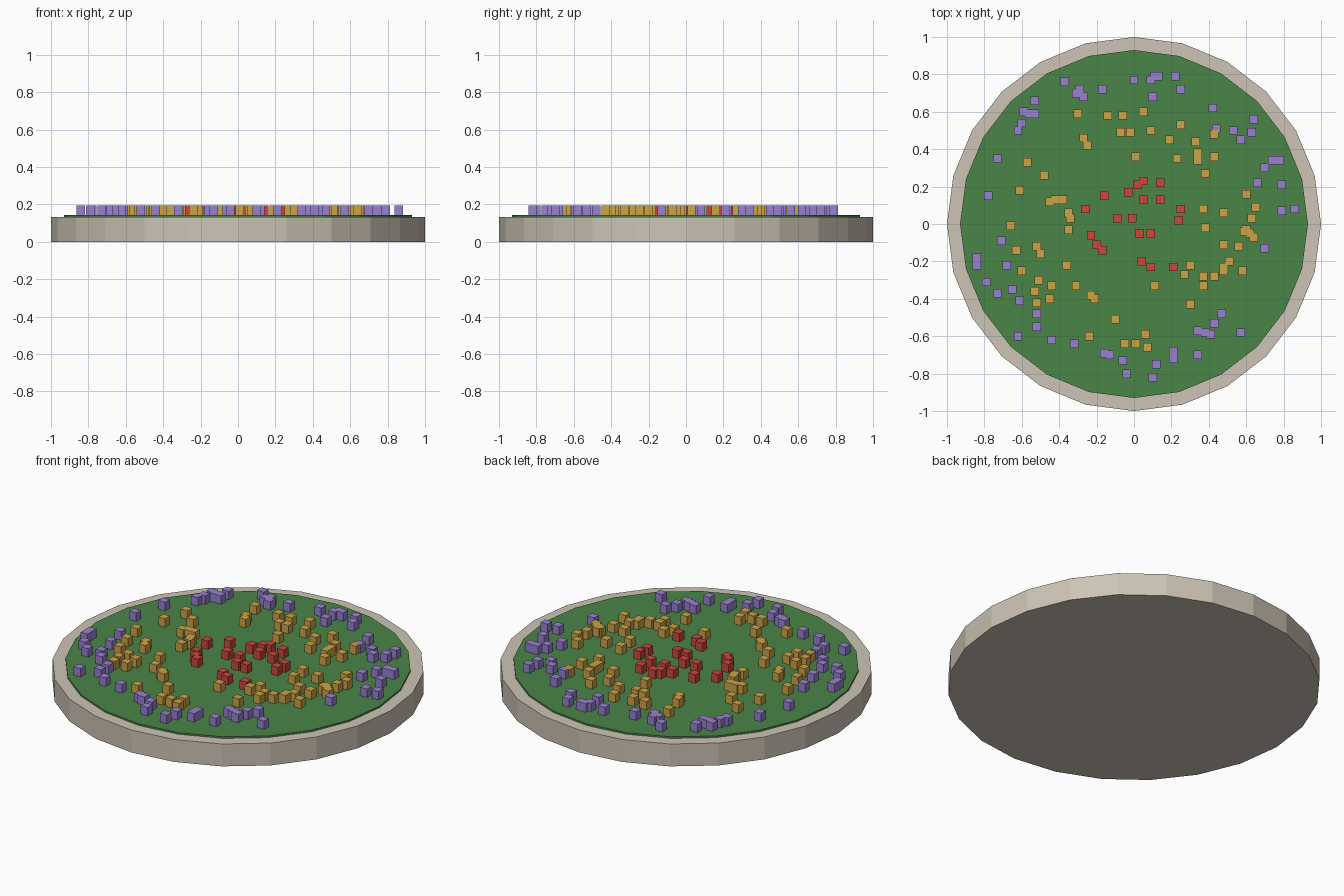
import bpy
import bmesh
from mathutils import Matrix, Vector

default_cube = bpy.data.objects.get("Cube")
if default_cube:
    bpy.data.objects.remove(default_cube, do_unlink=True)

SIDES = 24
WALL_TOP = 0.133
LAWN_TOP = 0.143
BLOOM_SIZE = 0.045
BLOOM_TOP = 0.193


def make_material(name, colour):
    material = bpy.data.materials.new(name)
    material.use_nodes = True
    rgba = (*colour, 1)
    material.diffuse_color = rgba
    shader = material.node_tree.nodes["Principled BSDF"]
    shader.inputs["Base Color"].default_value = rgba
    shader.inputs["Roughness"].default_value = 0.9
    return material


def finish(name, bm, material):
    mesh = bpy.data.meshes.new(name)
    bm.to_mesh(mesh)
    bm.free()
    mesh.materials.append(material)
    obj = bpy.data.objects.new(name, mesh)
    bpy.context.collection.objects.link(obj)
    return obj


def make_disc(name, radius, bottom, top, material):
    """Flat-sided disc between two heights, with a corner on each axis."""
    bm = bmesh.new()
    bmesh.ops.create_cone(
        bm, cap_ends=True, segments=SIDES, radius1=radius, radius2=radius,
        depth=top - bottom,
        matrix=Matrix.Translation((0, 0, (top + bottom) / 2)))
    return finish(name, bm, material)


def make_blooms(name, spots, material):
    """One upright block per flower; spots are in hundredths of a unit."""
    bm = bmesh.new()
    height = BLOOM_TOP - LAWN_TOP
    size = Matrix.Diagonal((BLOOM_SIZE, BLOOM_SIZE, height, 1))
    for x, y in spots:
        centre = Vector((x / 100, y / 100, LAWN_TOP + height / 2))
        bmesh.ops.create_cube(
            bm, size=1, matrix=Matrix.Translation(centre) @ size)
    return finish(name, bm, material)


stone = make_material("pale_stone", (0.61, 0.55, 0.46))
grass = make_material("grass_green", (0.068, 0.235, 0.064))
red = make_material("bloom_red", (0.61, 0.062, 0.045))
amber = make_material("bloom_amber", (0.61, 0.37, 0.062))
violet = make_material("bloom_violet", (0.32, 0.22, 0.64))

# Stone base and lawn
make_disc("stone_base", 1, 0, WALL_TOP, stone)
make_disc("lawn", 0.93, WALL_TOP - 0.01, LAWN_TOP, grass)

# Inner cluster of flowers
inner_spots = [
    (5, 23), (2, 21), (14, 22), (-3, 17), (-16, 15), (5, 13), (14, 13),
    (-26, 8), (-9, 3), (-1, 3), (25, 8), (24, 2), (3, -5), (9, -5),
    (-23, -6), (-20, -11), (-17, -14), (4, -20), (9, -23), (21, -23),
]
make_blooms("inner_flowers", inner_spots, red)

# Middle ring of flowers
middle_spots = [
    (-30, 59), (-14, 58), (-6, 58), (5, 60), (-7, 49), (-2, 49), (9, 50),
    (25, 53), (19, 45), (33, 44), (43, 48), (-27, 46), (-25, 42), (1, 36),
    (23, 35), (34, 38), (34, 34), (43, 36), (-57, 33), (-48, 26), (-61, 18),
    (-45, 12), (-42, 13), (-38, 13), (-35, 6), (-34, 3), (-35, -3),
    (-66, -1), (-63, -14), (-52, -12), (-50, -16), (-60, -25), (-36, -22),
    (-51, -30), (-44, -33), (-53, -36), (-52, -42), (-45, -40), (-31, -33),
    (-23, -38), (-21, -40), (-10, -51), (-24, -60), (-5, -64), (1, -64),
    (6, -59), (7, -66), (11, -33), (30, -43), (37, -33), (37, -28),
    (27, -27), (30, -22), (43, -28), (48, -25), (48, -23), (51, -20),
    (58, -25), (48, -11), (56, -12), (59, -4), (60, -3), (62, -5), (64, -7),
    (63, 3), (65, 9), (60, 16), (38, 27), (37, 8), (48, 6), (38, -2),
]
make_blooms("middle_flowers", middle_spots, amber)

# Outer ring of flowers
outer_spots = [
    (-37, 76), (-29, 72), (-31, 70), (-27, 68), (-17, 72), (0, 77), (9, 77),
    (11, 79), (13, 79), (22, 79), (25, 72), (10, 68), (-53, 66), (-59, 60),
    (-56, 59), (-53, 59), (-60, 54), (-62, 50), (-73, 35), (-78, 15),
    (-71, -9), (-68, -22), (-84, -18), (-84, -22), (-79, -31), (-73, -37),
    (-65, -35), (-61, -41), (-52, -48), (-52, -55), (-62, -60), (-44, -62),
    (-32, -64), (-16, -69), (-13, -70), (-6, -73), (-4, -80), (10, -82),
    (12, -75), (21, -68), (21, -72), (34, -70), (34, -57), (38, -58),
    (41, -59), (43, -53), (47, -48), (57, -58), (70, -13), (79, 7), (86, 8),
    (79, 21), (66, 22), (70, 30), (74, 34), (78, 34), (57, 45), (53, 50),
    (63, 49), (64, 56), (42, 62), (44, 51),
]
make_blooms("outer_flowers", outer_spots, violet)
